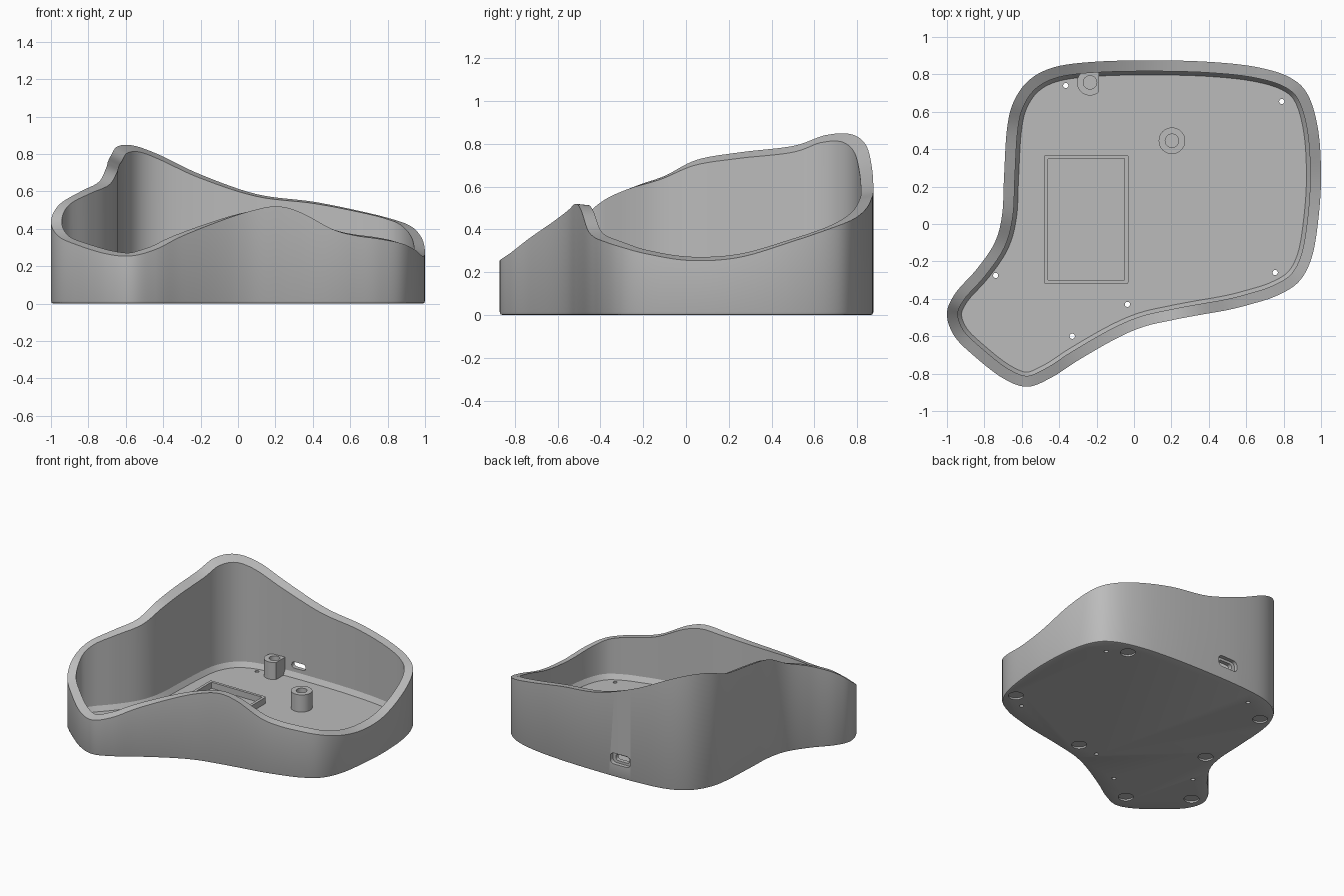
import bpy, bmesh
from math import sin, cos, radians
from mathutils import Vector, Matrix

default_cube = bpy.data.objects.get("Cube")
if default_cube:
    bpy.data.objects.remove(default_cube, do_unlink=True)

material = bpy.data.materials.new("matte grey")
material.use_nodes = True
grey = (0.5, 0.5, 0.5, 1)
material.diffuse_color = grey
material.node_tree.nodes["Principled BSDF"].inputs["Base Color"].default_value = grey


def add_object(name, bm):
    """Turn a bmesh into a named object with the shared material."""
    bmesh.ops.recalc_face_normals(bm, faces=bm.faces)
    mesh = bpy.data.meshes.new(name)
    bm.to_mesh(mesh)
    bm.free()
    mesh.materials.append(material)
    obj = bpy.data.objects.new(name, mesh)
    bpy.context.scene.collection.objects.link(obj)
    return obj


def loft(bm, rings):
    """Skin a stack of equally long closed rings and cap both ends."""
    loops = [[bm.verts.new(p) for p in ring] for ring in rings]
    for low, high in zip(loops, loops[1:]):
        for i in range(len(low)):
            j = (i + 1) % len(low)
            bm.faces.new((low[i], low[j], high[j], high[i]))
    bm.faces.new(loops[0])
    bm.faces.new(loops[-1])


def prism(name, outline, bottom, top, matrix=None):
    bm = bmesh.new()
    loft(bm, [[(x, y, z) for x, y in outline] for z in (bottom, top)])
    if matrix:
        bm.transform(matrix)
    return add_object(name, bm)


def arc(x, y, radius, start=0, end=360, steps=32):
    angles = [radians(start + (end - start) * i / steps) for i in range(steps)]
    return [(x + radius * cos(a), y + radius * sin(a)) for a in angles]


def rounded_box(x, y, width, height, radius):
    points = []
    corners = ((1, 1), (-1, 1), (-1, -1), (1, -1))
    for k, (sx, sy) in enumerate(corners):
        cx = x + sx * (width / 2 - radius)
        cy = y + sy * (height / 2 - radius)
        for step in range(7):
            a = radians(90 * k + 15 * step)
            points.append((cx + radius * cos(a), cy + radius * sin(a)))
    return points


def cut(target, cutters):
    """Subtract each cutter from the target, then discard the cutters."""
    for cutter in cutters:
        cutter.hide_render = True
        modifier = target.modifiers.new("cut", "BOOLEAN")
        modifier.operation = "DIFFERENCE"
        modifier.solver = "EXACT"
        modifier.object = cutter
    graph = bpy.context.evaluated_depsgraph_get()
    mesh = bpy.data.meshes.new_from_object(target.evaluated_get(graph))
    target.modifiers.clear()
    target.data = mesh
    for cutter in cutters:
        bpy.data.objects.remove(cutter, do_unlink=True)


def smooth(obj):
    bpy.ops.object.select_all(action="DESELECT")
    obj.select_set(True)
    bpy.context.view_layer.objects.active = obj
    bpy.ops.object.shade_smooth_by_angle(angle=radians(28))


# Outline control points: x, y and the rim height there
outline = [
    (-.57, -.87, .255), (-.44, -.82, .29), (-.3, -.73, .36), (-.1, -.615, .44),
    (.05, -.55, .49), (.2, -.515, .52), (.33, -.49, .49), (.5, -.46, .4),
    (.62, -.43, .365), (.76, -.385, .345), (.88, -.31, .32), (.95, -.18, .285),
    (.985, .02, .255), (1, .25, .27), (.985, .5, .345), (.93, .69, .41),
    (.83, .785, .45), (.65, .84, .495), (.4, .867, .545), (.1, .875, .585),
    (-.2, .868, .69), (-.42, .84, .795), (-.56, .77, .845), (-.645, .65, .84),
    (-.68, .5, .79), (-.695, .25, .76), (-.705, .05, .725), (-.745, -.1, .65),
    (-.84, -.24, .6), (-.955, -.37, .53), (-1, -.48, .44), (-.96, -.6, .36),
    (-.85, -.71, .31), (-.7, -.825, .265)]


def smooth_loop(points, steps=7):
    """Closed Catmull-Rom curve through the points."""
    pts = [Vector(p) for p in points]
    n = len(pts)
    result = []
    for i in range(n):
        a, b, c, d = (pts[(i + k) % n] for k in (-1, 0, 1, 2))
        for s in range(steps):
            t = s / steps
            result.append(0.5 * (2 * b + (c - a) * t
                                 + (2 * a - 5 * b + 4 * c - d) * t ** 2
                                 + (3 * b - a - 3 * c + d) * t ** 3))
    return result


path = smooth_loop(outline)


def ring(inset, height):
    """Offset the outline inward; height is a function of the rim height."""
    points = []
    for i, p in enumerate(path):
        t = path[(i + 1) % len(path)] - path[i - 1]
        inward = Vector((-t.y, t.x)).normalized() * inset
        points.append((p.x + inward.x, p.y + inward.y, height(p.z)))
    return points


# Case shell: outer wall, sloped rim, inner wall and floor
FLOOR = 0.05
WALL = 0.058
bm = bmesh.new()
loft(bm, [ring(.014, lambda h: 0), ring(.004, lambda h: .004),
          ring(0, lambda h: .014), ring(0, lambda h: h),
          ring(WALL, lambda h: h + .09 * (.45 - h)),
          ring(WALL, lambda h: FLOOR + .035),
          ring(WALL + .02, lambda h: FLOOR)])
case = add_object("case_shell", bm)

# Screw holes, round foot recesses and the stepped port opening
screws = [(-.365, .74), (.79, .655), (-.74, -.275),
          (-.035, -.43), (.755, -.26), (-.33, -.6)]
feet = [(.67, .735), (.87, -.18), (-.57, .62), (.13, -.41),
        (-.615, .005), (-.55, -.74), (-.9, -.48)]
cutters = [prism("screw_cutter", arc(x, y, .014), -1, .2) for x, y in screws]
cutters += [prism("foot_cutter", arc(x, y, .05), -1, .012) for x, y in feet]
upright = Matrix.Rotation(radians(90), 4, "X")
cutters.append(prism("port_recess_cutter", rounded_box(-.08, .135, .16, .08, .03),
                     -1, -.845, upright))
cutters.append(prism("port_slot_cutter", rounded_box(-.08, .135, .11, .045, .02),
                     -1, -.7, upright))
cut(case, cutters)
smooth(case)

# Raised tray frame on the floor
tray = prism("tray_frame", rounded_box(-.255, .025, .45, .69, .01), .04, .095)
cut(tray, [prism("tray_cutter", rounded_box(-.255, .025, .41, .65, .005), 0, 1)])
smooth(tray)

# Bored posts: a free-standing one and one squared off against the back wall
BX, BY = -.235, .757
post_shapes = {
    "round_post": (arc(.203, .445, .071), (.203, .445)),
    "wall_post": (arc(BX, BY, .07, 90, 313) + [(BX + .048, BY - .051),
                  (BX + .048, .835), (BX, .835)], (BX, BY)),
}
for name, (shape, (x, y)) in post_shapes.items():
    post = prism(name, shape, .04, .175)
    cut(post, [prism("bore_cutter", arc(x, y, .036), .07, 1)])
    smooth(post)
